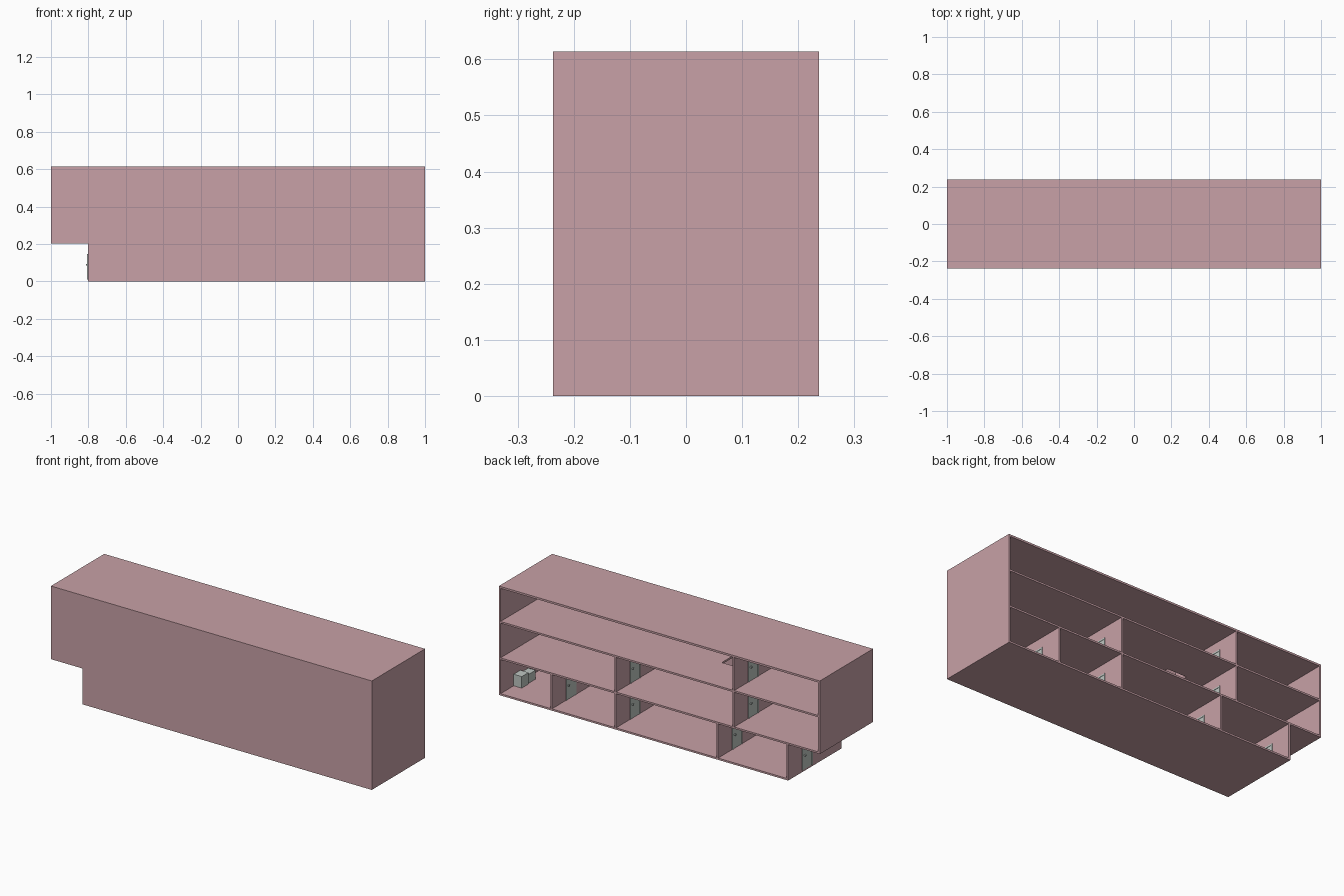
import bpy

if "Cube" in bpy.data.objects:
    bpy.data.objects.remove(bpy.data.objects["Cube"])

def material(name, rgb):
    m = bpy.data.materials.new(name)
    m.diffuse_color = (*rgb, 1)
    m.use_nodes = True
    m.node_tree.nodes["Principled BSDF"].inputs["Base Color"].default_value = m.diffuse_color
    return m

PINK = material("dusty_pink", (0.58, 0.355, 0.385))
GREY = material("pale_grey", (0.52, 0.57, 0.54))

def box(name, x, y, z, mat):
    """Box from (min, max) ranges."""
    bpy.ops.mesh.primitive_cube_add(size=1, location=[sum(r) / 2 for r in (x, y, z)])
    o = bpy.context.object
    o.name = name
    o.scale = [r[1] - r[0] for r in (x, y, z)]
    bpy.ops.object.transform_apply(location=False, rotation=False, scale=True)
    o.data.materials.append(mat)
    return o

T = 0.01                      # wall thickness
F, B = -0.237, 0.237          # closed front, open back
LEVELS = [0, 0.202, 0.407, 0.603]
TOP = 0.614
STEP = -0.803                 # left end of the ground storey
inner = (F + T, B)

# Front wall, notched under the overhang
box("front_wall_upper", (-1, 1), (F, F + T), (LEVELS[1], TOP), PINK)
box("front_wall_lower", (STEP, 1), (F, F + T), (0, LEVELS[1]), PINK)

# Floors and roof
box("ground_floor", (STEP, 1), inner, (0, T), PINK)
box("middle_floor", (-1, 1), inner, (LEVELS[1], LEVELS[1] + T), PINK)
box("roof", (-1, 1), inner, (LEVELS[3], TOP), PINK)

# Top floor with a stair opening
z = (LEVELS[2], LEVELS[2] + T)
hx, hy = (-0.34, -0.22), (-0.15, -0.005)
box("top_floor_left", (-1, hx[0]), inner, z, PINK)
box("top_floor_right", (hx[1], 1), inner, z, PINK)
box("top_floor_front", hx, (F + T, hy[0]), z, PINK)
box("top_floor_back", hx, (hy[1], B), z, PINK)

# Outer end walls
box("right_end_wall", (1 - T, 1), inner, (T, LEVELS[3]), PINK)
box("left_end_wall", (-1, -1 + T), inner, (LEVELS[1] + T, LEVELS[3]), PINK)

# Inner walls with doors: storey -> wall positions
WALLS = {0: (STEP + T / 2, -0.361, 0.275, 0.675), 1: (-0.461, 0.275), 2: (-0.461,)}
for storey, xs in WALLS.items():
    z0 = LEVELS[storey] + T
    for x in xs:
        box("partition", (x - T / 2, x + T / 2), inner, (z0, LEVELS[storey + 1]), PINK)
        # Door leaf, frame and handles, showing on both sides
        h = T / 2
        box("door_leaf", (x - h - .001, x + h + .001), (0.03, 0.105), (z0, z0 + 0.128), GREY)
        for y in (0.022, 0.105):
            box("door_jamb", (x - h - .003, x + h + .003), (y, y + .008), (z0, z0 + 0.136), GREY)
        box("door_lintel", (x - h - .003, x + h + .003), (0.03, 0.105), (z0 + 0.128, z0 + 0.136), GREY)
        box("door_handle", (x - h - .009, x + h + .009), (0.088, 0.096), (0.074 + z0, 0.082 + z0), GREY)

# Cabinets against the right wall
box("tall_cabinet", (0.94, 1 - T), (0.06, 0.12), (T, 0.075), GREY)
box("low_cabinet", (0.945, 1 - T), (-0.01, 0.06), (T, 0.06), GREY)
